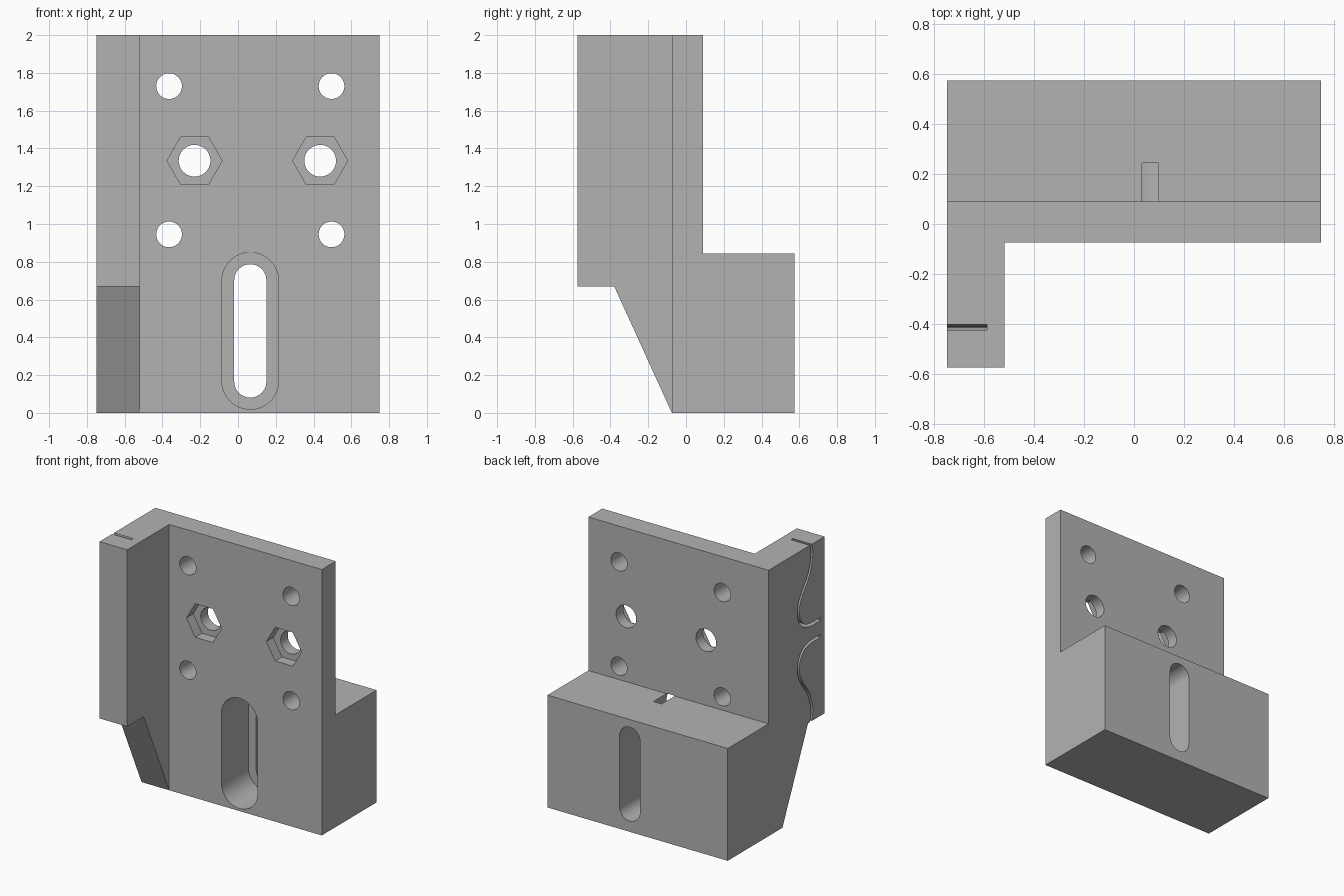
import bpy, bmesh
from math import cos, sin, pi
from mathutils import Vector

if "Cube" in bpy.data.objects:
    bpy.data.objects.remove(bpy.data.objects["Cube"], do_unlink=True)

grey = bpy.data.materials.new("plain grey")
grey.use_nodes = True
grey.diffuse_color = (0.45, 0.45, 0.45, 1)
grey.node_tree.nodes["Principled BSDF"].inputs["Base Color"].default_value = grey.diffuse_color


def prism(name, outline, start, end, axis):
    """Extrude an outline along x (outline in y, z) or along y (outline in x, z)."""
    bm = bmesh.new()
    place = (lambda a, b: (start, a, b)) if axis == "x" else (lambda a, b: (a, start, b))
    face = bm.faces.new([bm.verts.new(place(a, b)) for a, b in outline])
    grown = bmesh.ops.extrude_face_region(bm, geom=[face])
    shift = Vector((end - start, 0, 0) if axis == "x" else (0, end - start, 0))
    bmesh.ops.translate(bm, vec=shift, verts=[v for v in grown["geom"] if isinstance(v, bmesh.types.BMVert)])
    bmesh.ops.recalc_face_normals(bm, faces=bm.faces)
    mesh = bpy.data.meshes.new(name)
    bm.to_mesh(mesh)
    bm.free()
    obj = bpy.data.objects.new(name, mesh)
    mesh.materials.append(grey)
    bpy.context.collection.objects.link(obj)
    return obj


def ring(x, z, r, sides=40, stretch=0):
    """Circle, polygon, or upright slot when stretch is above zero."""
    if not stretch:
        return [(x + r * cos(2 * pi * i / sides), z + r * sin(2 * pi * i / sides)) for i in range(sides)]
    half = sides // 2
    arc = [(x + r * cos(pi * i / half), z + stretch + r * sin(pi * i / half)) for i in range(half + 1)]
    return arc + [(2 * x - a, 2 * z - b) for a, b in arc]


def smooth_path(points, steps=5):
    """Catmull-Rom curve through the points."""
    pts = [Vector(p) for p in points]
    pts = [2 * pts[0] - pts[1]] + pts + [2 * pts[-1] - pts[-2]]
    out = []
    for a, b, c, d in zip(pts, pts[1:], pts[2:], pts[3:]):
        for i in range(steps):
            t = i / steps
            out.append(0.5 * (2 * b + (c - a) * t + (2 * a - 5 * b + 4 * c - d) * t**2
                              + (3 * b - a - 3 * c + d) * t**3))
    return out + [pts[-2]]


def ribbon(path, width):
    """Closed outline of constant width around a path."""
    left, right = [], []
    for i, p in enumerate(path):
        d = (path[min(i + 1, len(path) - 1)] - path[max(i - 1, 0)]).normalized()
        n = Vector((-d.y, d.x)) * width / 2
        left.append(tuple(p + n))
        right.append(tuple(p - n))
    return left + right[::-1]


# Bracket: wall, rear block and side arm share one side profile
LEFT, RIGHT, FRONT, WALL, REAR = -0.75, 0.75, -0.575, -0.075, 0.575
profile = [(FRONT, 2), (FRONT, 0.67), (-0.38, 0.67), (WALL, 0), (REAR, 0),
           (REAR, 0.845), (0.09, 0.845), (0.09, 2)]
bracket = prism("bracket", profile, LEFT, RIGHT, "x")

# Space in front of the wall, beside the arm
gap = [(-1, -0.1), (WALL, -0.1), (WALL, 2.1), (-1, 2.1)]
cutters = [prism("arm_gap", gap, -0.52, 1, "x")]

# Corner screw holes
for x in (-0.365, 0.495):
    for z in (0.945, 1.73):
        cutters.append(prism("screw_hole", ring(x, z, 0.068), -0.2, 0.3, "y"))

# Bolt holes with hexagonal nut pockets
for x in (-0.23, 0.435):
    cutters.append(prism("bolt_hole", ring(x, 1.335, 0.084), -0.2, 0.3, "y"))
    cutters.append(prism("nut_pocket", ring(x, 1.335, 0.146, 6), -0.2, 0.005, "y"))

# Stepped slot through the block
cutters.append(prism("slot_pocket", ring(0.065, 0.434, 0.15, 48, 0.265), -0.2, 0.245, "y"))
cutters.append(prism("slot_through", ring(0.065, 0.434, 0.085, 48, 0.268), -0.2, 0.7, "y"))

# Two mirrored wavy grooves in the arm's outer face
MID = 1.335
wave = [(-0.41, 2.02), (-0.425, 1.91), (-0.385, 1.78), (-0.30, 1.66), (-0.265, 1.57),
        (-0.275, 1.49), (-0.326, 1.425), (-0.41, 1.4), (-0.53, 1.4)]
for side in (1, -1):
    path = smooth_path([(y, MID + side * (z - MID)) for y, z in wave])
    cutters.append(prism("groove", ribbon(path, 0.022), LEFT - 0.1, -0.59, "x"))

# Cut everything out of the bracket
bpy.context.view_layer.objects.active = bracket
for cutter in cutters:
    mod = bracket.modifiers.new("cut", "BOOLEAN")
    mod.operation, mod.solver, mod.object = "DIFFERENCE", "EXACT", cutter
    bpy.ops.object.modifier_apply(modifier=mod.name)
    bpy.data.objects.remove(cutter, do_unlink=True)

bpy.ops.object.select_all(action="DESELECT")
bracket.select_set(True)
bpy.ops.object.shade_smooth_by_angle(angle=pi / 6)
